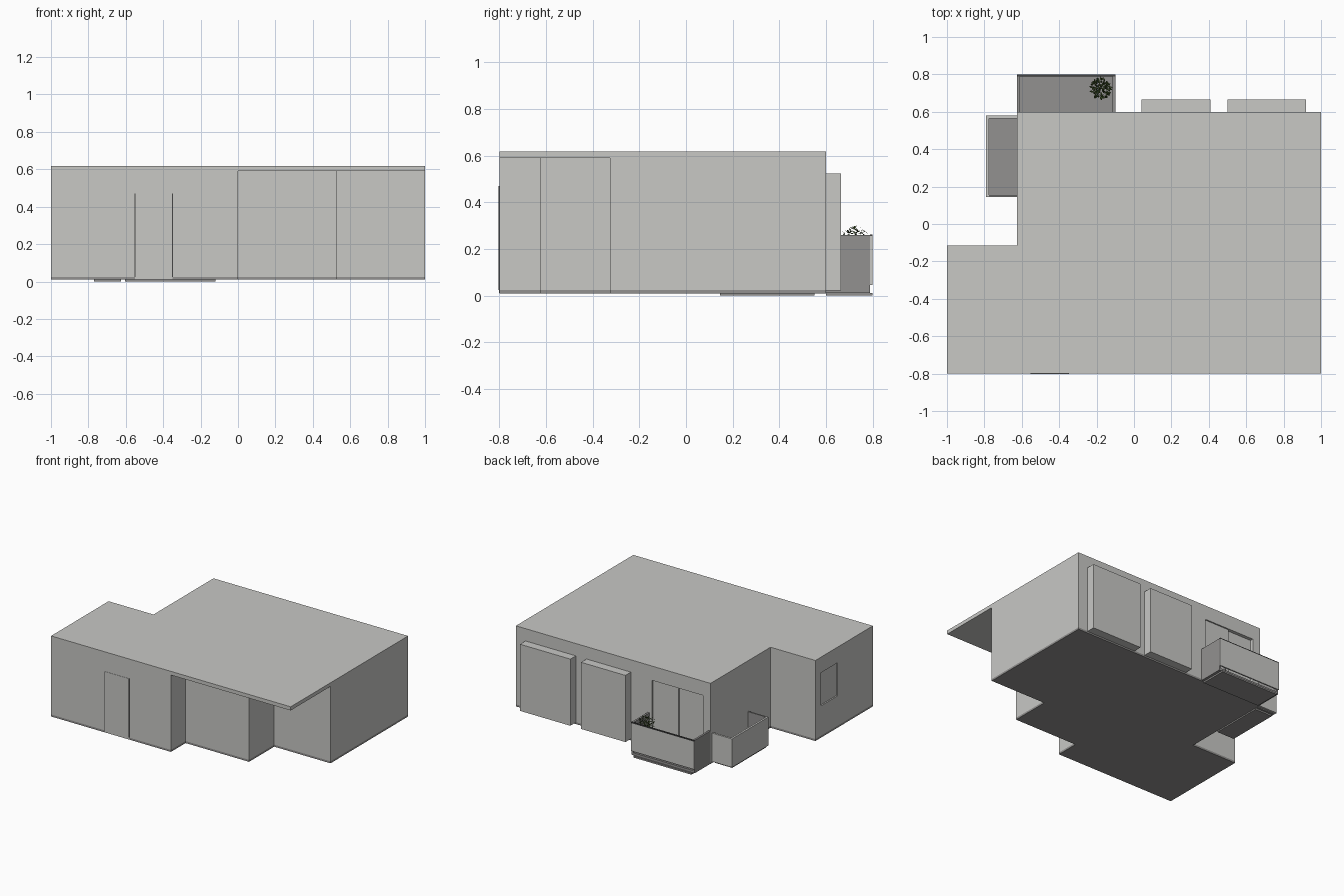
import bpy, bmesh, math, random
from mathutils import Vector, Matrix

random.seed(4)
cube = bpy.data.objects.get("Cube")
if cube:
    bpy.data.objects.remove(cube, do_unlink=True)


def material(name, rgb):
    m = bpy.data.materials.new(name)
    m.use_nodes = True
    m.diffuse_color = (*rgb, 1)
    m.node_tree.nodes["Principled BSDF"].inputs["Base Color"].default_value = (*rgb, 1)
    return m


LIGHT = material("light plaster", (0.58, 0.58, 0.56))
DARK = material("dark concrete", (0.29, 0.285, 0.28))
TRIM = material("charcoal trim", (0.06, 0.06, 0.06))
GREEN = material("leaf green", (0.035, 0.06, 0.015))


def finish(name, bm, mat):
    mesh = bpy.data.meshes.new(name)
    bm.to_mesh(mesh)
    bm.free()
    ob = bpy.data.objects.new(name, mesh)
    bpy.context.collection.objects.link(ob)
    mesh.materials.append(mat)
    return ob


def box(name, xs, ys, zs, mat):
    bm = bmesh.new()
    bmesh.ops.create_cube(bm, size=1)
    for v in bm.verts:
        v.co = [r[0] if c < 0 else r[1] for c, r in zip(v.co, (xs, ys, zs))]
    return finish(name, bm, mat)


def prism(name, outline, z0, z1, mat, inset=0):
    bm = bmesh.new()
    face = bm.faces.new([bm.verts.new((x, y, z0)) for x, y in outline])
    if inset:
        ring = bmesh.ops.inset_region(bm, faces=[face], thickness=inset, use_even_offset=True)
        bmesh.ops.delete(bm, geom=ring["faces"], context="FACES")
    top = bmesh.ops.extrude_face_region(bm, geom=bm.faces[:])
    for v in top["geom"]:
        if isinstance(v, bmesh.types.BMVert):
            v.co.z = z1
    bmesh.ops.recalc_face_normals(bm, faces=bm.faces[:])
    return finish(name, bm, mat)


def recess(target, name, xs, ys, zs):
    cutter = box(name, xs, ys, zs, LIGHT)
    cutter.hide_render = True
    cutter.hide_viewport = True
    cutter.display_type = 'WIRE'
    mod = target.modifiers.new(name, 'BOOLEAN')
    mod.object = cutter
    mod.solver = 'EXACT'
    # bake the cut, then drop the cutter
    dg = bpy.context.evaluated_depsgraph_get()
    mesh = bpy.data.meshes.new_from_object(target.evaluated_get(dg))
    target.modifiers.clear()
    target.data = mesh
    bpy.data.objects.remove(cutter, do_unlink=True)


# Main storey: stepped walls, roof plate and inset floor
back = [(1, 0.6), (-0.625, 0.6), (-0.625, -0.115), (-1, -0.115), (-1, -0.8)]
steps = [(0, -0.8), (0, -0.625), (0.53, -0.625), (0.53, -0.325), (1, -0.325)]
walls = prism("walls", back + steps, 0.025, 0.59, LIGHT)
prism("roof", back + [(1, -0.8)], 0.59, 0.618, LIGHT)
prism("floor", back + steps, 0.01, 0.025, DARK, inset=0.02)

# Sliding balcony door and side window set back in the walls
recess(walls, "fixed_pane_recess", (-0.35, -0.137), (0.59, 0.7), (0.04, 0.51))
recess(walls, "sliding_pane_recess", (-0.56, -0.35), (0.575, 0.7), (0.04, 0.51))
recess(walls, "window_recess", (-1.1, -0.99), (-0.38, -0.18), (0.25, 0.5))

# Entrance door with dark side joints
box("front_door", (-0.55, -0.35), (-0.802, -0.79), (0.012, 0.47), LIGHT)
for side, x in (("left", -0.35), ("right", -0.55)):
    box("front_door_joint_" + side, (x - 0.003, x + 0.003), (-0.803, -0.79), (0.025, 0.47), TRIM)

# Two shallow bays on the back wall
for side, xs in (("right", (0.04, 0.41)), ("left", (0.5, 0.92))):
    box("back_bay_" + side, xs, (0.6, 0.665), (0.022, 0.525), LIGHT)

# Back balcony
box("back_balcony_base", (-0.605, -0.12), (0.6, 0.8), (0, 0.012), DARK)
box("back_balcony_floor", (-0.625, -0.1), (0.6, 0.79), (0.012, 0.03), DARK)
box("back_balcony_front", (-0.625, -0.1), (0.79, 0.8), (0.045, 0.255), LIGHT)
box("back_balcony_front_rail", (-0.625, -0.1), (0.788, 0.8), (0.255, 0.262), TRIM)
for side, x in (("right", -0.625), ("left", -0.115)):
    box("back_balcony_side_" + side, (x, x + 0.015), (0.6, 0.79), (0.02, 0.26), DARK)

# Side balcony
box("side_balcony_base", (-0.77, -0.625), (0.145, 0.55), (0, 0.012), DARK)
box("side_balcony_floor", (-0.775, -0.625), (0.145, 0.565), (0.012, 0.03), DARK)
box("side_balcony_front", (-0.79, -0.775), (0.145, 0.58), (0.02, 0.235), LIGHT)
box("side_balcony_back_end", (-0.775, -0.625), (0.565, 0.58), (0.02, 0.235), LIGHT)
box("side_balcony_front_end", (-0.775, -0.625), (0.145, 0.155), (0.02, 0.235), DARK)

# Potted shrub in the balcony corner
spot = Vector((-0.178, 0.724, 0))
bm = bmesh.new()
bmesh.ops.create_cone(bm, cap_ends=True, segments=12, radius1=0.025, radius2=0.035,
                      depth=0.15, matrix=Matrix.Translation(spot + Vector((0, 0, 0.105))))
finish("plant_pot", bm, DARK)
bm = bmesh.new()
for i in range(170):
    a, r = random.uniform(0, math.tau), 0.056 * math.sqrt(random.random())
    height = 0.2 + random.random() * (0.105 - r * 0.6)
    place = Matrix.Translation(spot + Vector((r * math.cos(a), r * math.sin(a), height)))
    turn = Matrix.Rotation(a, 4, 'Z') @ Matrix.Rotation(random.uniform(-0.8, 0.8), 4, 'Y')
    leaf = [(-0.009, 0, 0), (0, -0.005, 0), (0.009, 0, 0), (0, 0.005, 0)]
    bm.faces.new([bm.verts.new(place @ turn @ Vector(p)) for p in leaf])
finish("plant_leaves", bm, GREEN)
